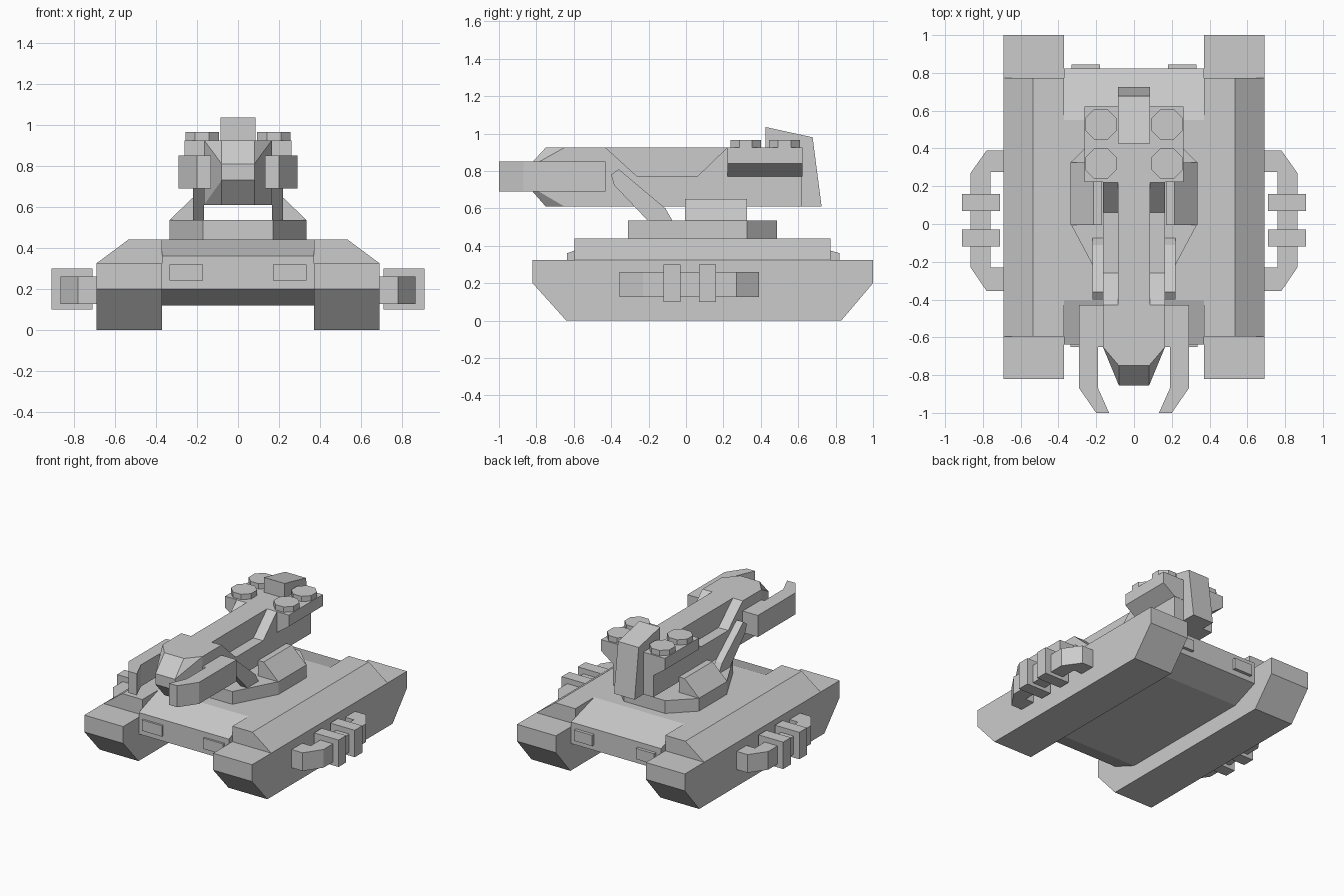
import bpy, bmesh, math
from mathutils import Vector

if "Cube" in bpy.data.objects:
    bpy.data.objects.remove(bpy.data.objects["Cube"], do_unlink=True)

# Single flat grey
grey = bpy.data.materials.new("plain_grey")
grey.use_nodes = True
GREY = (0.6, 0.6, 0.6, 1.0)
grey.diffuse_color = GREY
grey.node_tree.nodes["Principled BSDF"].inputs["Base Color"].default_value = GREY


def finish(name, bm):
    bmesh.ops.recalc_face_normals(bm, faces=bm.faces)
    mesh = bpy.data.meshes.new(name)
    bm.to_mesh(mesh)
    bm.free()
    mesh.materials.append(grey)
    obj = bpy.data.objects.new(name, mesh)
    bpy.context.scene.collection.objects.link(obj)
    return obj


def prism(name, profile, lo, hi, axis, mirror=False):
    """Extrude a 2D profile along an axis; the profile uses the other two axes in order."""
    bm = bmesh.new()
    verts = []
    for a, b in profile:
        co = [a, b]
        co.insert(axis, lo)
        verts.append(bm.verts.new(co))
    face = bm.faces.new(verts)
    ext = bmesh.ops.extrude_face_region(bm, geom=[face])
    step = Vector((0, 0, 0))
    step[axis] = hi - lo
    moved = [g for g in ext["geom"] if isinstance(g, bmesh.types.BMVert)]
    bmesh.ops.translate(bm, verts=moved, vec=step)
    obj = finish(name, bm)
    if mirror:
        obj.modifiers.new("both_sides", 'MIRROR')
    return obj


def box(name, x, y, z, mirror=False):
    rect = [(y[0], z[0]), (y[1], z[0]), (y[1], z[1]), (y[0], z[1])]
    return prism(name, rect, x[0], x[1], 0, mirror)


def hull(name, points):
    bm = bmesh.new()
    for p in points:
        bm.verts.new(p)
    bmesh.ops.convex_hull(bm, input=bm.verts[:])
    bmesh.ops.dissolve_limit(bm, angle_limit=0.01, verts=bm.verts[:], edges=bm.edges[:])
    return finish(name, bm)


X, Y, Z = 0, 1, 2

# Tracks and the bevelled covers on them
prism("track", [(-.82, .325), (-.82, .2), (-.64, 0), (.83, 0), (1, .2), (1, .325)],
      .37, .69, X, True)
prism("track_cover", [(.37, .325), (.69, .325), (.535, .44), (.37, .44)],
      -.595, .772, Y, True)

# Central hull with sloped ends
prism("hull", [(-.637, .36), (-.637, .2), (-.44, .12), (.62, .12), (.822, .2),
               (.822, .36), (.55, .44), (-.405, .44)], -.37, .37, X)

# Lamps on both ends
box("front_lamp", (.17, .335), (-.652, -.63), (.24, .32), True)
box("rear_lamp", (.18, .33), (.815, .845), (.24, .32), True)

# Side rails with clamp blocks
prism("side_rail", [(.68, .39), (.78, .39), (.865, .27), (.865, -.23), (.78, -.355), (.68, -.355),
                    (.68, -.23), (.76, -.23), (.76, .275), (.68, .275)], .125, .26, Z, True)
for i, y in enumerate((-.075, .115)):
    box(f"rail_clamp_{i + 1}", (.71, .911), (y - .045, y + .045), (.1, .3), True)

# Turret base, cheeks and support arms
prism("turret_base", [(-.17, -.31), (.17, -.31), (.335, 0), (.335, .327), (.17, .487),
                      (-.17, .487), (-.335, .327), (-.335, 0)], .44, .535, Z)
prism("turret_cheek", [(.17, .535), (.335, .535), (.215, .65), (.17, .65)], -.005, .325, Y, True)
prism("support_arm", [(-.2, .53), (-.07, .53), (-.11, .6), (-.36, .81), (-.4, .78), (-.385, .725)],
      .165, .22, X, True)

# Gun: faceted nose, narrow spine and notched flanks
hull("gun_nose", [(s * x, y, z) for s in (-1, 1) for x, y, zs in (
    (.165, -.43, (.61, .925)), (.165, -.65, (.61, .925)),
    (.08, -.75, (.61, .925)), (.08, -.855, (.73, .81))) for z in zs])
box("gun_spine", (-.085, .085), (-.43, .62), (.61, .925))
prism("gun_flank", [(-.43, .61), (.62, .61), (.62, .925), (.22, .925), (.06, .77),
                    (-.26, .77), (-.43, .925)], .085, .165, X, True)

# Rear housing with under-chamfers, and the raised back fin
prism("rear_housing", [(-.165, .77), (.165, .77), (.262, .84), (.262, .925),
                       (-.262, .925), (-.262, .84)], .222, .622, Y)
prism("back_fin", [(.425, .92), (.425, 1.035), (.677, .98), (.725, .61), (.615, .61), (.615, .92)],
      -.085, .085, X)

# Eight-sided caps on the housing
R = .082 / math.cos(math.pi / 8)
for i, y in enumerate((.32, .527)):
    ring = [(.175 + R * math.cos((k + .5) * math.pi / 4), y + R * math.sin((k + .5) * math.pi / 4))
            for k in range(8)]
    prism(f"housing_cap_{i + 1}", ring, .92, .965, Z, True)

# Forward prongs that bend inward at the tips
prism("prong", [(.165, -.43), (.29, -.43), (.29, -.87), (.2, -1), (.132, -1),
                (.19, -.87), (.19, -.65), (.165, -.65)], .69, .85, Z, True)
